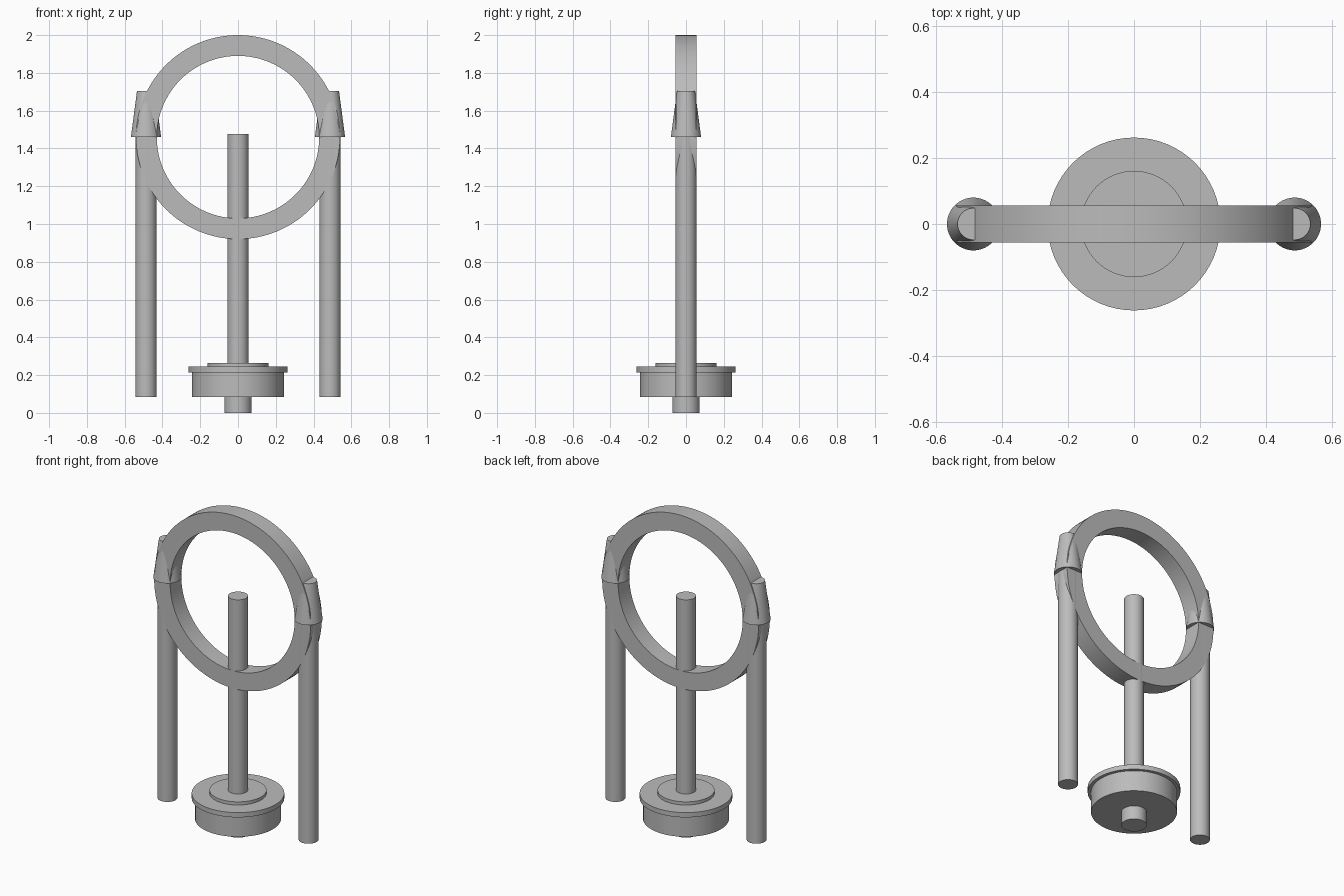
import bpy
import math

if "Cube" in bpy.data.objects:
    bpy.data.objects.remove(bpy.data.objects["Cube"], do_unlink=True)

grey = bpy.data.materials.new("plain grey")
grey.use_nodes = True
colour = (0.5, 0.5, 0.5, 1)
grey.diffuse_color = colour
grey.node_tree.nodes["Principled BSDF"].inputs["Base Color"].default_value = colour


def finish(obj, name):
    obj.name = name
    obj.data.name = name
    obj.data.materials.append(grey)
    bpy.ops.object.shade_smooth_by_angle(angle=math.radians(30))
    return obj


def round_part(name, x, bottom, top, r_bottom, r_top=None):
    """Upright closed cylinder, or a cone frustum if r_top is given."""
    bpy.ops.mesh.primitive_cone_add(
        vertices=64, radius1=r_bottom, radius2=r_top or r_bottom,
        depth=top - bottom, location=(x, 0, (top + bottom) / 2))
    return finish(bpy.context.object, name)


def lathe(name, profile, steps):
    """Spin a closed (radius, height) profile around the local z axis."""
    n = len(profile)
    verts, faces = [], []
    for i in range(steps):
        a = math.tau * i / steps
        verts += [(r * math.cos(a), r * math.sin(a), h) for r, h in profile]
        j = (i + 1) % steps
        for k in range(n):
            m = (k + 1) % n
            faces.append((i * n + k, j * n + k, j * n + m, i * n + m))
    mesh = bpy.data.meshes.new(name)
    mesh.from_pydata(verts, [], faces)
    obj = bpy.data.objects.new(name, mesh)
    bpy.context.collection.objects.link(obj)
    bpy.ops.object.select_all(action="DESELECT")
    obj.select_set(True)
    bpy.context.view_layer.objects.active = obj
    return finish(obj, name)


ROD = 0.056
RING_Z = 1.46
SIDE_X = 0.487

# Upright ring with a square section
outer, inner, half = 0.54, 0.43, 0.0555
ring = lathe("ring", [(inner, -half), (outer, -half), (outer, half), (inner, half)], 128)
ring.location.z = RING_Z
ring.rotation_euler.x = math.pi / 2

# Side rods with tapered sleeves where they meet the ring
for side, sign in (("left", 1), ("right", -1)):
    round_part(side + "_rod", sign * SIDE_X, 0.085, RING_Z, ROD)
    round_part(side + "_sleeve", sign * SIDE_X, RING_Z, 1.703, 0.08, 0.048)

# Stepped base and central rod
round_part("base_peg", 0, 0, 0.085, 0.072)
round_part("base_drum", 0, 0.085, 0.215, 0.243)
round_part("base_flange", 0, 0.215, 0.245, 0.262)
round_part("base_disc", 0, 0.245, 0.265, 0.161)
round_part("centre_rod", 0, 0.265, 1.476, ROD)
